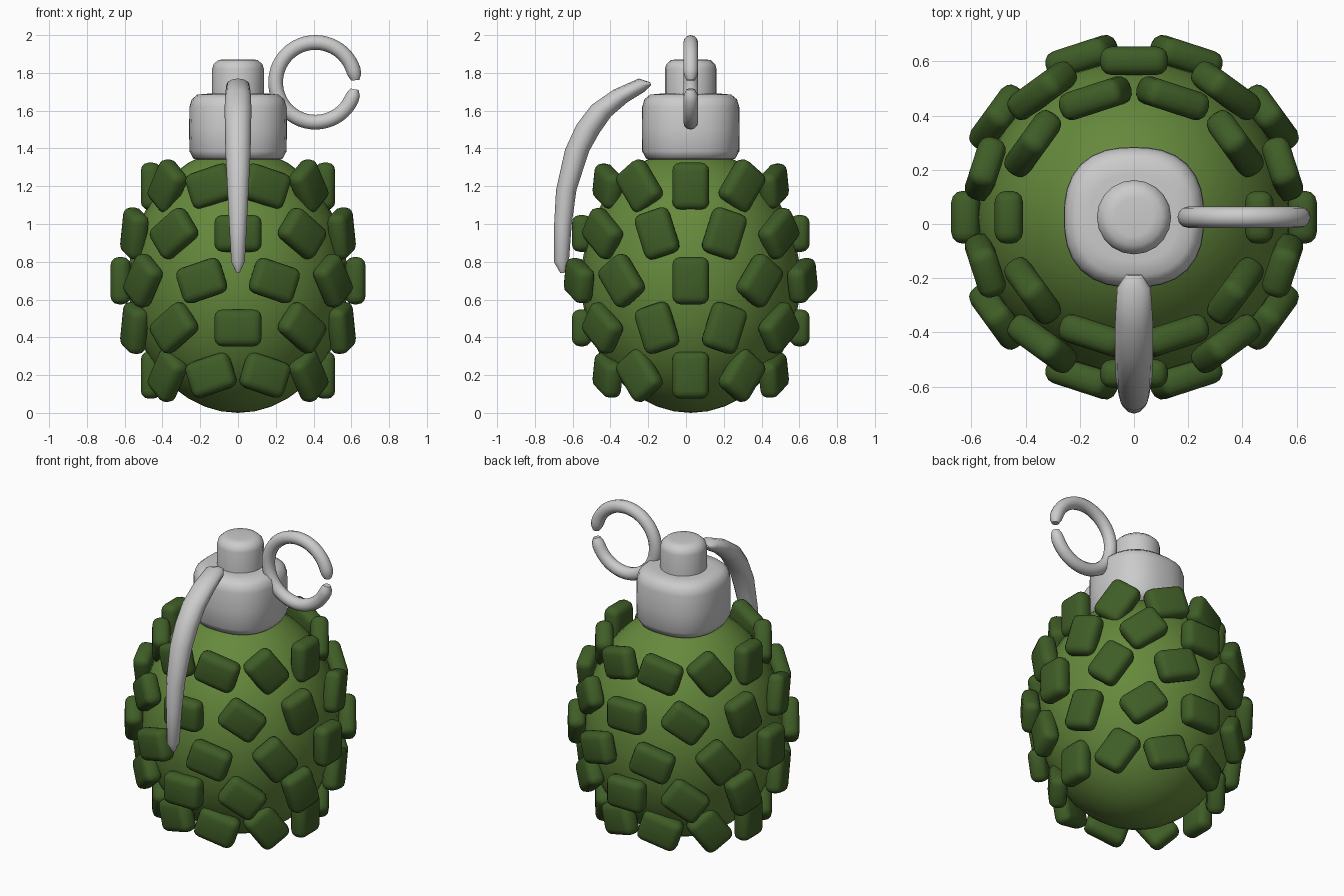
import bpy, bmesh
from math import pi, sin, cos, sqrt, radians
from mathutils import Vector, Matrix

if "Cube" in bpy.data.objects:
    bpy.data.objects.remove(bpy.data.objects["Cube"])

CY = 0.025  # body axis in y


def material(name, rgb):
    m = bpy.data.materials.new(name)
    m.diffuse_color = (*rgb, 1)
    m.use_nodes = True
    m.node_tree.nodes["Principled BSDF"].inputs["Base Color"].default_value = m.diffuse_color
    return m


def finish(name, bm, mat=None, angle=40):
    bmesh.ops.recalc_face_normals(bm, faces=bm.faces)
    me = bpy.data.meshes.new(name)
    bm.to_mesh(me)
    bm.free()
    ob = bpy.data.objects.new(name, me)
    bpy.context.collection.objects.link(ob)
    if mat:
        me.materials.append(mat)
    bpy.ops.object.select_all(action='DESELECT')
    bpy.context.view_layer.objects.active = ob
    ob.select_set(True)
    bpy.ops.object.shade_smooth_by_angle(angle=radians(angle))
    return ob


def loft(name, sections, angle=50):
    """Skin a list of equal-length point loops and cap both ends."""
    bm = bmesh.new()
    loops = [[bm.verts.new(p) for p in s] for s in sections]
    for a, b in zip(loops, loops[1:]):
        for i in range(len(a)):
            j = (i + 1) % len(a)
            bm.faces.new((a[i], a[j], b[j], b[i]))
    bm.faces.new(loops[0])
    bm.faces.new(loops[-1])
    return finish(name, bm, angle=angle)


def ellipse(c, u, v, n):
    return [c + u * cos(2 * pi * i / n) + v * sin(2 * pi * i / n) for i in range(n)]


def superloop(r, z, p, n):
    """Horizontal rounded-square loop; p = 2 is a circle."""
    pts = []
    for i in range(n):
        a = 2 * pi * i / n
        k = r / (abs(cos(a)) ** p + abs(sin(a)) ** p) ** (1 / p)
        pts.append(Vector((k * cos(a), CY + k * sin(a), z)))
    return pts


green = material("green", (0.13, 0.25, 0.045))
dark_green = material("dark_green", (0.05, 0.11, 0.02))

# Egg-shaped body
bm = bmesh.new()
bmesh.ops.create_uvsphere(bm, u_segments=32, v_segments=20, radius=1,
                          matrix=Matrix.Translation((0, CY, 0.7)) @ Matrix.Diagonal((0.58, 0.58, 0.7, 1)))
finish("body", bm, green)

# Rounded studs in five staggered rows; each stud's roll follows its angle round the body
for row, (z, r) in enumerate([(0.2, 0.462), (0.45, 0.577), (0.7, 0.622), (0.95, 0.577), (1.2, 0.462)]):
    bm = bmesh.new()
    for k in range(10):
        a = radians(36 * k + 18 * (row % 2))
        n = Vector((cos(a), sin(a), 0))
        rot = Vector((0, 0, 1)).rotation_difference(n).to_matrix().to_4x4()
        bmesh.ops.create_cube(bm, size=1, matrix=Matrix.Translation(n * r + Vector((0, CY, z)))
                              @ rot @ Matrix.Diagonal((0.25, 0.195, 0.105, 1)))
    bmesh.ops.bevel(bm, geom=bm.edges[:], offset=0.042, segments=3, profile=0.5, affect='EDGES')
    finish(f"stud_row_{row + 1}", bm, dark_green, 60)

# Neck cap and top button
loft("neck_cap", [superloop(r, z, 2.5, 32) for r, z in
                  [(0.19, 1.335), (0.235, 1.345), (0.257, 1.385), (0.259, 1.5), (0.257, 1.62),
                   (0.245, 1.66), (0.215, 1.685), (0.16, 1.69)]])
loft("top_button", [superloop(r, z, 2, 20) for r, z in
                    [(0.137, 1.66), (0.137, 1.82), (0.13, 1.845), (0.105, 1.868), (0.07, 1.872)]])

# Curved safety lever: outer y,z / inner y,z / half width
lever = [(-0.19, 1.75, -0.185, 1.735, 0.03), (-0.25, 1.77, -0.22, 1.70, 0.062),
         (-0.385, 1.71, -0.31, 1.645, 0.069), (-0.50, 1.63, -0.397, 1.57, 0.071),
         (-0.58, 1.525, -0.46, 1.48, 0.069), (-0.64, 1.395, -0.513, 1.385, 0.067),
         (-0.688, 1.18, -0.58, 1.18, 0.056), (-0.698, 1.0, -0.605, 1.0, 0.047),
         (-0.70, 0.80, -0.62, 0.80, 0.036), (-0.665, 0.74, -0.645, 0.74, 0.008)]
sections = []
for yo, zo, yi, zi, w in lever:
    o, i = Vector((0, yo, zo)), Vector((0, yi, zi))
    sections.append(ellipse((o + i) / 2, Vector((w, 0, 0)), (o - i) / 2, 12))
loft("safety_lever", sections)

# Split pull ring with rounded ends
sections = []
steps, start, end = 48, 3, 350
for s in range(steps + 1):
    a = radians(start + (end - start) * s / steps)
    d = Vector((cos(a), 0, sin(a)))
    e = min(s, steps - s)
    t = 0.039 * (0.55, 0.9)[e] if e < 2 else 0.039
    sections.append(ellipse(Vector((0.41, CY, 1.75)) + d * 0.211, d * t, Vector((0, t, 0)), 12))
loft("pull_ring", sections)
